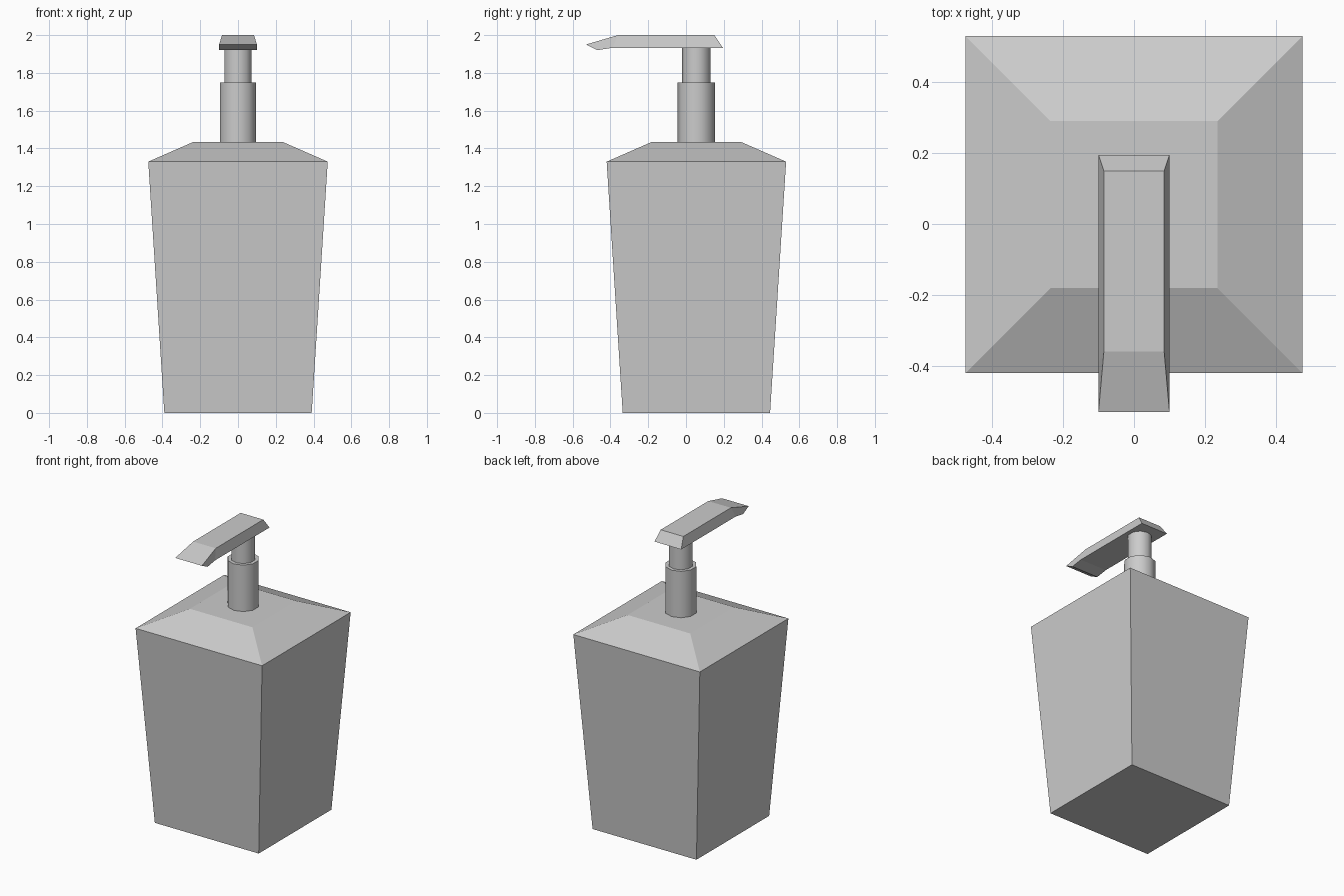
import bpy
import bmesh
from math import pi

if "Cube" in bpy.data.objects:
    bpy.data.objects.remove(bpy.data.objects["Cube"])

AXIS_Y = 0.055  # bottle axis, the spout overhangs the front

grey = bpy.data.materials.new("plain_grey")
grey.use_nodes = True
colour = (0.6, 0.6, 0.6, 1)
grey.diffuse_color = colour
grey.node_tree.nodes["Principled BSDF"].inputs["Base Color"].default_value = colour


def loft(name, rings):
    """Closed solid through a list of four-cornered rings."""
    bm = bmesh.new()
    loops = [[bm.verts.new(p) for p in ring] for ring in rings]
    for a, b in zip(loops, loops[1:]):
        for i in range(4):
            j = (i + 1) % 4
            bm.faces.new((a[i], a[j], b[j], b[i]))
    bm.faces.new(loops[0])
    bm.faces.new(loops[-1])
    bmesh.ops.recalc_face_normals(bm, faces=bm.faces)
    mesh = bpy.data.meshes.new(name)
    bm.to_mesh(mesh)
    bm.free()
    mesh.materials.append(grey)
    obj = bpy.data.objects.new(name, mesh)
    bpy.context.collection.objects.link(obj)
    return obj


def tube(name, radius, z0, z1):
    bpy.ops.mesh.primitive_cylinder_add(
        vertices=10, radius=radius, depth=z1 - z0,
        location=(0, AXIS_Y, (z0 + z1) / 2))
    obj = bpy.context.object
    obj.name = name
    obj.data.materials.append(grey)
    bpy.ops.object.shade_smooth_by_angle(angle=pi / 3)


def square(half, z):
    return [(sx * half, AXIS_Y + sy * half, z)
            for sx, sy in ((-1, -1), (1, -1), (1, 1), (-1, 1))]


def slice_across(top, bottom):
    """Spout cross-section from (half width, y, z) at top and bottom."""
    (tw, ty, tz), (bw, by, bz) = top, bottom
    return [(-tw, ty, tz), (tw, ty, tz), (bw, by, bz), (-bw, by, bz)]


# Tapered square bottle with sloping shoulders
loft("bottle", [square(0.39, 0), square(0.475, 1.33), square(0.235, 1.435)])

# Pump collar and stem
tube("pump_collar", 0.099, 1.43, 1.75)
tube("pump_stem", 0.076, 1.74, 1.94)

# Pump head: chamfered bar with a drooping nozzle
loft("pump_head", [
    slice_across((0.085, 0.15, 2.0), (0.1, 0.195, 1.933)),
    slice_across((0.085, -0.36, 2.0), (0.1, -0.39, 1.933)),
    slice_across((0.1, -0.53, 1.95), (0.1, -0.47, 1.92)),
])
